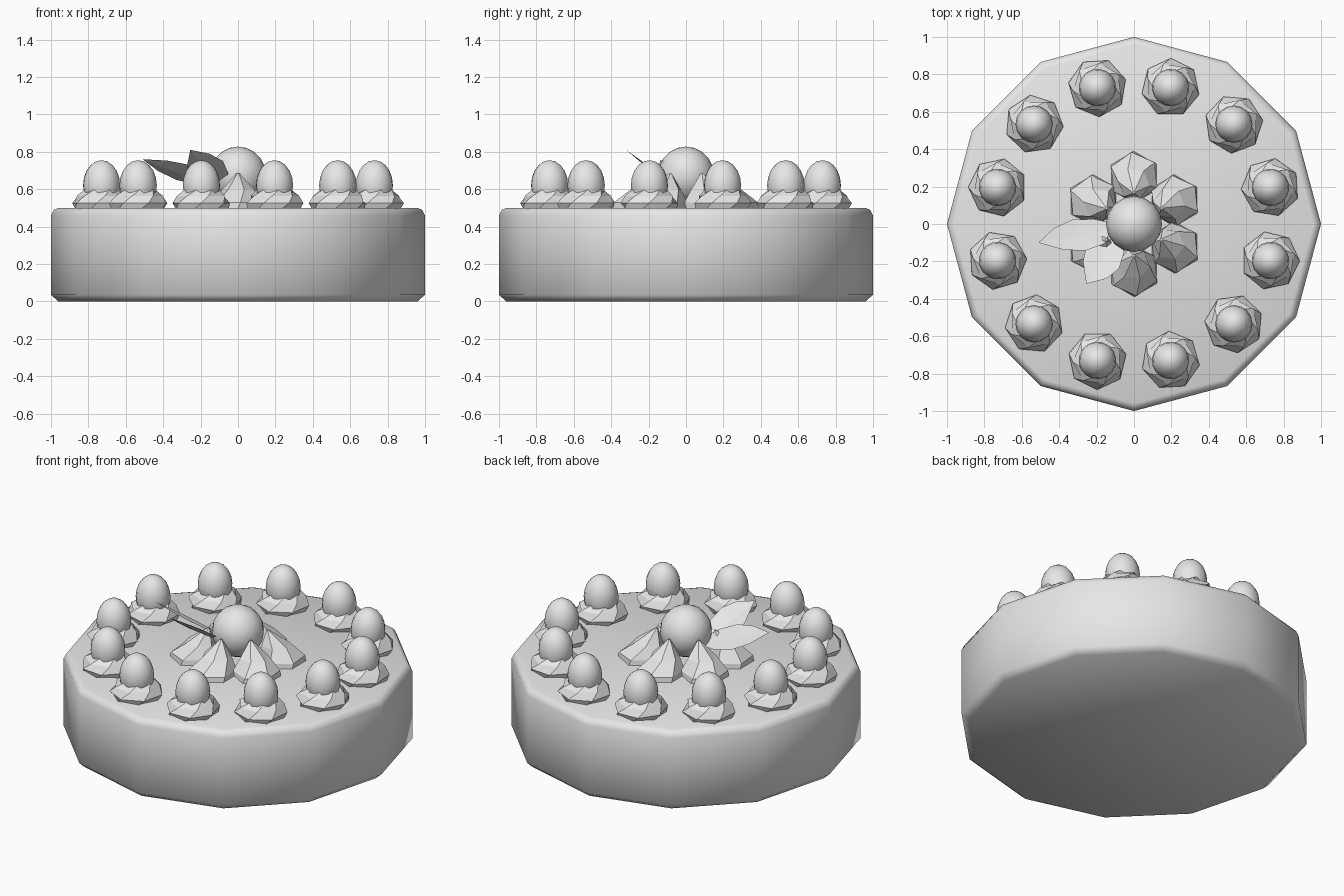
import bpy, bmesh
from math import sin, cos, pi, radians
from mathutils import Vector, Matrix

cube = bpy.data.objects.get("Cube")
if cube:
    bpy.data.objects.remove(cube, do_unlink=True)

grey = bpy.data.materials.new("plain_grey")
grey.use_nodes = True
tone = (0.8, 0.8, 0.8, 1)
grey.diffuse_color = tone
grey.node_tree.nodes["Principled BSDF"].inputs["Base Color"].default_value = tone


def add_object(name, mesh, angle=0.0):
    obj = bpy.data.objects.new(name, mesh)
    obj.rotation_euler.z = angle
    bpy.context.collection.objects.link(obj)
    return obj


def finish(name, bm, smooth):
    mesh = bpy.data.meshes.new(name)
    bm.to_mesh(mesh)
    bm.free()
    mesh.materials.append(grey)
    for poly in mesh.polygons:
        poly.use_smooth = smooth
    return mesh


def loft(name, sides, rings, smooth=False):
    """Stack polygon rings given as (height, radius, twist, x offset)."""
    bm = bmesh.new()
    loops = []
    for z, r, twist, shift in rings:
        loops.append([bm.verts.new((shift + r * cos(twist + 2 * pi * i / sides),
                                    r * sin(twist + 2 * pi * i / sides), z))
                      for i in range(sides)])
    for low, high in zip(loops, loops[1:]):
        for i in range(sides):
            j = (i + 1) % sides
            bm.faces.new((low[i], low[j], high[j], high[i]))
    bm.faces.new(loops[0][::-1])
    bm.faces.new(loops[-1])
    return finish(name, bm, smooth)


def egg(name, centre, radius, height):
    bm = bmesh.new()
    bmesh.ops.create_uvsphere(bm, u_segments=16, v_segments=10, radius=1)
    bm.transform(Matrix.Translation(centre) @ Matrix.Diagonal((radius, radius, height, 1)))
    return finish(name, bm, True)


def leaf(name, base, tip, side):
    """Pointed blade with a slightly sunken midrib."""
    base, tip, side = Vector(base), Vector(tip), Vector(side)
    bm = bmesh.new()
    rows = []
    for t, width in ((0, 0.25), (0.25, 0.8), (0.5, 1), (0.75, 0.7), (1, 0)):
        mid = base.lerp(tip, t)
        rib = bm.verts.new(mid - Vector((0, 0, 0.012 * width)))
        if width:
            rows.append((bm.verts.new(mid + side * width), rib, bm.verts.new(mid - side * width)))
        else:
            rows.append((rib, rib, rib))
    for a, b in zip(rows, rows[1:]):
        for k in (0, 1):
            corners = [a[k], b[k], b[k + 1], a[k + 1]]
            bm.faces.new(list(dict.fromkeys(corners)))
    bmesh.ops.recalc_face_normals(bm, faces=bm.faces[:])
    bm.faces.ensure_lookup_table()
    if bm.faces[0].normal.z < 0:
        bmesh.ops.reverse_faces(bm, faces=bm.faces[:])
    add_object(name, finish(name, bm, False))


# Twelve-sided cake with softened rims
add_object("cake_body", loft("cake_body", 12, [
    (0, 0.96, 0, 0), (0.035, 1, 0, 0), (0.46, 1, 0, 0),
    (0.49, 0.985, 0, 0), (0.5, 0.96, 0, 0)], smooth=True))

# Ring of twisted cream dollops, each topped with a berry
RING = 0.755
dollop = loft("cream_dollop", 7, [
    (0.495, 0.145, 0, RING), (0.525, 0.157, 0.25, RING),
    (0.565, 0.132, 0.55, RING), (0.595, 0.098, 0.85, RING)])
berry = egg("rim_berry", (RING, 0, 0.62), 0.1, 0.135)
for i in range(12):
    turn = radians(15 + 30 * i)
    add_object(f"cream_dollop_{i + 1}", dollop, turn)
    add_object(f"rim_berry_{i + 1}", berry, turn)

# Six pointed cream peaks around the middle
peak = loft("centre_peak", 6, [
    (0.495, 0.14, 0, 0.25), (0.53, 0.135, 0.1, 0.25),
    (0.6, 0.085, 0.4, 0.215), (0.685, 0.008, 0.6, 0.17)])
for i in range(6):
    add_object(f"centre_peak_{i + 1}", peak, radians(30 + 60 * i))

# Large centre berry with two leaves
add_object("centre_berry", egg("centre_berry", (0, 0, 0.675), 0.15, 0.153))
leaf("long_leaf", (-0.08, -0.02, 0.62), (-0.51, -0.1, 0.76), (0.035, -0.083, 0.04))
leaf("short_leaf", (-0.08, -0.03, 0.6), (-0.255, -0.32, 0.81), (0.0875, -0.065, 0.045))
